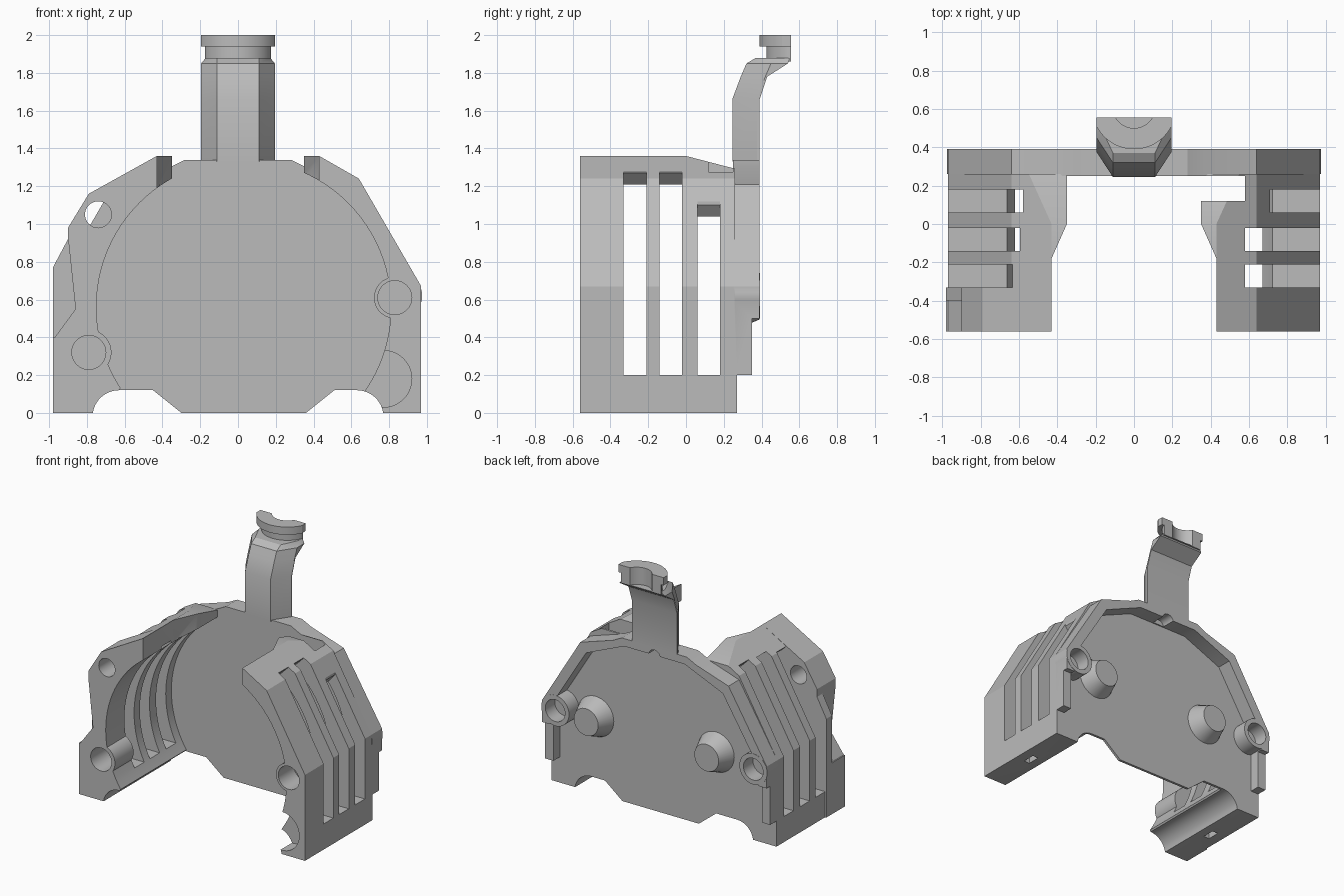
import bpy
import bmesh
import math
from mathutils import Vector

cube = bpy.data.objects.get("Cube")
if cube:
    bpy.data.objects.remove(cube, do_unlink=True)

grey = bpy.data.materials.new("plain grey")
grey.use_nodes = True
tone = (0.5, 0.5, 0.5, 1)
grey.diffuse_color = tone
grey.node_tree.nodes["Principled BSDF"].inputs["Base Color"].default_value = tone


def finish(name, bm):
    bmesh.ops.recalc_face_normals(bm, faces=bm.faces)
    mesh = bpy.data.meshes.new(name)
    bm.to_mesh(mesh)
    bm.free()
    mesh.materials.append(grey)
    obj = bpy.data.objects.new(name, mesh)
    bpy.context.collection.objects.link(obj)
    return obj


def prism(name, pts, lo, hi, axis="y"):
    """Extrude a 2D outline along the given axis."""
    place = {"x": lambda a, b, t: (t, a, b),
             "y": lambda a, b, t: (a, t, b),
             "z": lambda a, b, t: (a, b, t)}[axis]
    bm = bmesh.new()
    face = bm.faces.new([bm.verts.new(place(a, b, lo)) for a, b in pts])
    out = bmesh.ops.extrude_face_region(bm, geom=[face])
    moved = [v for v in out["geom"] if isinstance(v, bmesh.types.BMVert)]
    bmesh.ops.translate(bm, verts=moved, vec=Vector(place(0, 0, hi - lo)))
    return finish(name, bm)


def box(x0, x1, y0, y1, z0, z1):
    return prism("cutter", [(x0, y0), (x1, y0), (x1, y1), (x0, y1)], z0, z1, "z")


def arc(cx, cz, r, start, end, n):
    steps = [math.radians(start + (end - start) * i / n) for i in range(n + 1)]
    return [(cx + r * math.cos(a), cz + r * math.sin(a)) for a in steps]


def rod(name, x, z, r, y0, y1, n=40):
    return prism(name, arc(x, z, r, 0, 360 - 360 / n, n - 1), y0, y1)


def combine(obj, other, operation="DIFFERENCE"):
    mod = obj.modifiers.new("shape", "BOOLEAN")
    mod.operation = operation
    mod.solver = "EXACT"
    mod.object = other
    bpy.context.view_layer.objects.active = obj
    bpy.ops.object.modifier_apply(modifier=mod.name)
    bpy.data.objects.remove(other, do_unlink=True)


def flip(pts, s):
    return [(s * a, b) for a, b in pts]


def smooth(obj):
    bpy.ops.object.select_all(action="DESELECT")
    obj.select_set(True)
    bpy.context.view_layer.objects.active = obj
    bpy.ops.object.shade_smooth_by_angle(angle=math.radians(25))


parts = []

# Back plate with raised rim
foot = arc(0.63, -0.02, 0.14, 8, 90, 8)[::-1]
half = foot + [(0.77, 0), (0.97, 0), (0.97, 0.67), (0.64, 1.21), (0.36, 1.3), (0.28, 1.34)]
keel = [(-0.45, 0.12), (-0.3, 0), (0.36, 0), (0.51, 0.12)]
plate = prism("back_plate", keel + half + flip(half[::-1], -1), 0.25, 0.39)
recess = [(0.9, -0.2), (0.9, 0.64), (0.59, 1.14), (0.26, 1.28)]
combine(plate, prism("cutter", recess + flip(recess[::-1], -1), 0.27, 0.6))
combine(plate, rod("cutter", 0, 1.27, 0.05, 0.28, 0.6))
combine(plate, box(-2, 2, 0.35, 0.6, -0.2, 0.5))
combine(plate, box(-2, 2, 0.27, 0.6, -0.2, 0.2))
parts.append(plate)

# Rear screw sockets joined to the rim
for x in (-0.855, 0.855):
    combine(plate, rod("socket", x, 0.62, 0.12, 0.26, 0.392), "UNION")
    combine(plate, rod("cutter", x, 0.62, 0.085, 0.275, 0.5))

# Tapered rear bosses
for side, cx in (("left", 0.59), ("right", -0.45)):
    bm = bmesh.new()
    bmesh.ops.create_cone(bm, cap_ends=True, segments=40, radius1=0.16, radius2=0.105, depth=0.13)
    for v in bm.verts:
        x, y, z = v.co
        v.co = (cx + x, 0.325 + z, 0.6 + y)
    parts.append(finish(side + "_rear_boss", bm))

# Slots for each cheek: front y, top inside, inner and outer x of the sloped top
slots = {1: ((-0.33, 1.21, 0.52, 0.58), (-0.14, 1.21, 0.52, 0.58), (0.06, 1.04, 0.66, 0.71)),
         -1: ((-0.33, 1.21, 0.6, 0.66), (-0.14, 1.21, 0.52, 0.6), (0.06, 1.21, 0.52, 0.58))}

# Side cheeks
for side, s in (("left", 1), ("right", -1)):
    inner = [(0.35, 0.5)] + foot + [(0.77, 0), (0.97, 0)]
    roof = [(0.97, 0.67), (0.64, 1.24), (0.43, 1.36), (0.35, 1.36)]
    cheek = prism(side + "_cheek", flip(inner + roof, s), -0.34 if s < 0 else -0.56, 0.26)
    if s < 0:
        # flared front wall with a recessed corner
        wing = [(0.98, 0), (0.98, 0.77), (0.9, 0.92), (0.9, 0.98),
                (0.79, 1.16), (0.43, 1.36), (0.35, 1.36)]
        wall = prism("wall", flip(inner[:-1] + wing, s), -0.56, -0.33)
        combine(cheek, wall, "UNION")
        corner = [(-1.1, 0.4), (-0.97, 0.4), (-0.86, 0.55), (-0.9, 0.93), (-1.1, 0.95)]
        combine(cheek, prism("cutter", corner, -0.7, -0.4))

    # round bore and stepped hood edge
    combine(cheek, rod("cutter", 0.03, 0.56, 0.78, -0.8, 0.25, 96))
    edge = [(0, -0.8), (0.43, -0.8), (0.43, -0.18), (0.35, 0), (0.35, 0.3), (0, 0.3)]
    combine(cheek, prism("cutter", flip(edge, s), 0.9, 1.6, "z"))
    slope = [(0, 1.36), (0.27, 1.29), (0.27, 1.5), (0, 1.5)]
    combine(cheek, prism("cutter", slope, -1, 1, "x"))

    # ventilation slots and the foot hole
    for y, top, a, b in slots[s]:
        profile = [(0.3, 0.2), (1.2, 0.2), (1.2, 1.4), (b, 1.4), (b, top + 0.06), (a, top), (0.3, top)]
        combine(cheek, prism("cutter", flip(profile, s), y, y + 0.12))
    x0, x1 = sorted((s * 0.84, s * 0.89))
    combine(cheek, box(x0, x1, -0.2, -0.1, -0.1, 0.06))

    # front screw posts and holes
    if s > 0:
        combine(cheek, box(0.3, 0.58, 0.12, 0.25, 1.1, 1.5))
        combine(cheek, rod("post", 0.83, 0.61, 0.11, -0.56, -0.33), "UNION")
        combine(cheek, rod("cutter", 0.83, 0.61, 0.09, -0.7, -0.37))
        combine(cheek, rod("cutter", 0.77, 0.18, 0.15, -0.7, -0.42))
    else:
        combine(cheek, rod("post", -0.79, 0.32, 0.12, -0.56, -0.33), "UNION")
        combine(cheek, rod("cutter", -0.79, 0.32, 0.09, -0.7, -0.36))
        combine(cheek, rod("cutter", -0.74, 1.05, 0.07, -0.7, -0.3))
    parts.append(cheek)

# Bent support arm, lofted through trapezoid sections
bm = bmesh.new()
previous = None
for z, front, back, w in ((1.33, 0.245, 0.39, 0.195), (1.66, 0.245, 0.39, 0.195),
                          (1.78, 0.29, 0.43, 0.195), (1.85, 0.32, 0.54, 0.195),
                          (1.88, 0.37, 0.55, 0.17)):
    mid = min(front + 0.13, back - 0.005)
    outline = [(-w, back), (-w, mid), (-0.11, front), (0.11, front), (w, mid), (w, back)]
    ring = [bm.verts.new((x, y, z)) for x, y in outline]
    if previous:
        for i in range(6):
            j = (i + 1) % 6
            bm.faces.new((previous[i], previous[j], ring[j], ring[i]))
    else:
        bm.faces.new(ring)
    previous = ring
bm.faces.new(previous)
parts.append(finish("support_arm", bm))

# Cradle neck and head at the top of the arm
for name, r, w, z0, z1 in (("cradle_neck", 0.185, 0.184, 1.86, 1.95),
                           ("cradle_head", 0.22, 0.195, 1.94, 2.0)):
    spread = math.degrees(math.asin(w / r))
    outer = [p for p in arc(0, 0.61, r, 270 - spread, 270 + spread, 24) if p[1] < 0.55]
    edge_x = outer[-1][0]
    outline = [(-edge_x, 0.555)] + outer + [(edge_x, 0.555)]
    parts.append(prism(name, outline, z0, z1, "z"))
for obj in parts[-3:]:
    combine(obj, prism("cutter", arc(0, 0.61, 0.11, 0, 350, 35), 1.865, 2.1, "z"))

for obj in parts:
    smooth(obj)
